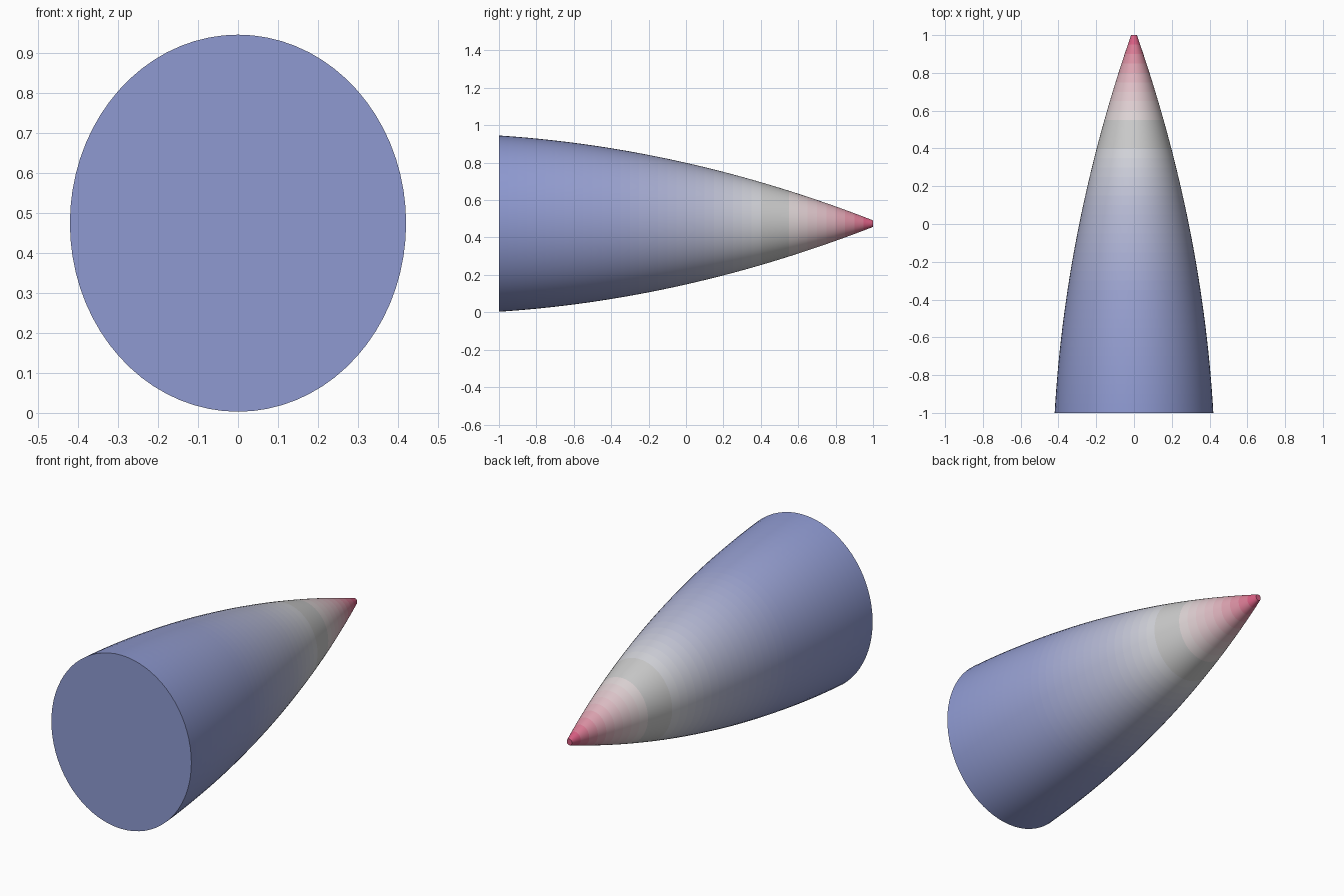
import bpy, bmesh, math

if "Cube" in bpy.data.objects:
    bpy.data.objects.remove(bpy.data.objects["Cube"])

SIDES, BANDS = 72, 40
RX, RZ, ZC = 0.42, 0.471, 0.474


def taper(y):
    # parabolic ogive: full size at the front, small blunt tip at the back
    s = 1 - y
    return 0.037 + 0.825 * s - 0.1717 * s * s


def tint(y):
    # blue body fading through grey to a red tip
    stops = [(-1, (0.27, 0.32, 0.64)), (-0.4, (0.32, 0.36, 0.64)),
             (0.1, (0.48, 0.50, 0.66)), (0.5, (0.74, 0.74, 0.73)),
             (0.75, (0.74, 0.5, 0.55)), (1, (0.68, 0.07, 0.19))]
    for (a, ca), (b, cb) in zip(stops, stops[1:]):
        if y <= b:
            t = (y - a) / (b - a)
            return tuple(p + (q - p) * t for p, q in zip(ca, cb))
    return stops[-1][1]


mesh = bpy.data.meshes.new("nose_cone")
cone = bpy.data.objects.new("nose_cone", mesh)
bpy.context.collection.objects.link(cone)

# one material per band for the colour fade
for i in range(BANDS):
    mat = bpy.data.materials.new(f"fade_{i:02d}")
    mat.diffuse_color = (*tint(-1 + 2 * (i + 0.5) / BANDS), 1)
    mat.use_nodes = True
    mat.node_tree.nodes["Principled BSDF"].inputs["Base Color"].default_value = mat.diffuse_color
    mesh.materials.append(mat)

# elliptical rings from the front to the tip
bm = bmesh.new()
rings = []
for i in range(BANDS + 1):
    y = -1 + 2 * i / BANDS
    f = taper(y)
    rings.append([bm.verts.new((RX * f * math.cos(a), y, ZC + RZ * f * math.sin(a)))
                  for a in (math.tau * k / SIDES for k in range(SIDES))])

# skin between rings
for i in range(BANDS):
    for k in range(SIDES):
        n = (k + 1) % SIDES
        face = bm.faces.new((rings[i][k], rings[i][n], rings[i + 1][n], rings[i + 1][k]))
        face.material_index = i

# flat front and tip caps
bm.faces.new(rings[0])
bm.faces.new(rings[-1]).material_index = BANDS - 1
bmesh.ops.recalc_face_normals(bm, faces=bm.faces)
bm.to_mesh(mesh)
bm.free()

# smooth skin with sharp cap edges
bpy.context.view_layer.objects.active = cone
cone.select_set(True)
bpy.ops.object.shade_smooth_by_angle(angle=math.radians(30))
